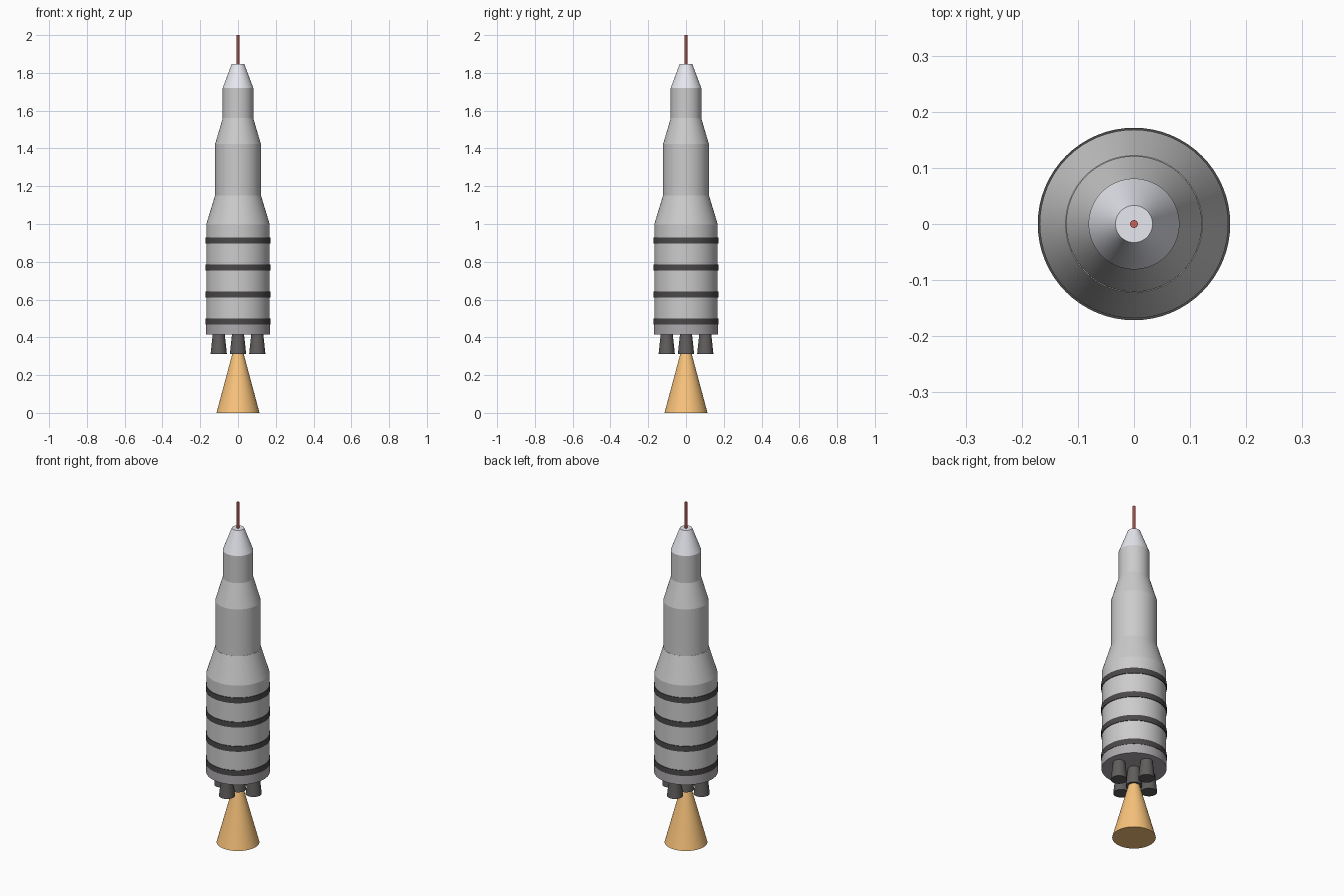
import bpy
from math import cos, sin, pi, radians

if "Cube" in bpy.data.objects:
    bpy.data.objects.remove(bpy.data.objects["Cube"])


def material(name, rgb):
    m = bpy.data.materials.new(name)
    m.diffuse_color = (*rgb, 1)
    m.use_nodes = True
    m.node_tree.nodes["Principled BSDF"].inputs["Base Color"].default_value = m.diffuse_color
    return m


dark = material("dark_grey", (0.07, 0.065, 0.065))
metal = material("engine_grey", (0.12, 0.11, 0.11))
skirt_grey = material("skirt_grey", (0.42, 0.40, 0.42))
white = material("capsule_white", (0.80, 0.81, 0.87))
red = material("tip_red", (0.6, 0.12, 0.1))
orange = material("flame_orange", (0.95, 0.55, 0.2))


def frustum(name, z0, z1, r0, r1, mat=None, x=0, y=0, sides=64):
    """Closed round section from height z0 to z1, tapering from r0 to r1."""
    bpy.ops.mesh.primitive_cone_add(vertices=sides, radius1=r0, radius2=r1,
                                    depth=z1 - z0, location=(x, y, (z0 + z1) / 2))
    ob = bpy.context.object
    ob.name = name
    if mat:
        ob.data.materials.append(mat)
    bpy.ops.object.shade_smooth_by_angle(angle=radians(40))
    return ob


# Stacked stages, bottom to top
frustum("engine_skirt", 0.415, 0.485, 0.17, 0.17, skirt_grey)
frustum("first_stage", 0.45, 0.998, 0.168, 0.168)
frustum("lower_adapter", 0.998, 1.15, 0.168, 0.122)
frustum("second_stage", 1.15, 1.424, 0.121, 0.121)
frustum("upper_adapter", 1.424, 1.56, 0.121, 0.081)
frustum("third_stage", 1.56, 1.72, 0.081, 0.081)
frustum("nose_capsule", 1.72, 1.848, 0.081, 0.033, white)
frustum("escape_mast", 1.84, 2.0, 0.007, 0.007, red, sides=16)

# Dark bands around the first stage
for i in range(4):
    z = 0.484 + i * 0.1425
    frustum(f"band_{i + 1}", z - 0.016, z + 0.016, 0.1715, 0.1715, dark)

# One central and four outer engine bells
frustum("centre_engine", 0.312, 0.416, 0.043, 0.032, metal, sides=32)
for i in range(4):
    a = i * pi / 2
    frustum(f"outer_engine_{i + 1}", 0.312, 0.416, 0.043, 0.032, metal,
            0.102 * cos(a), 0.102 * sin(a), sides=32)

# Exhaust plume, flaring down to the ground
frustum("exhaust_flame", 0.0, 0.32, 0.114, 0.028, orange)
